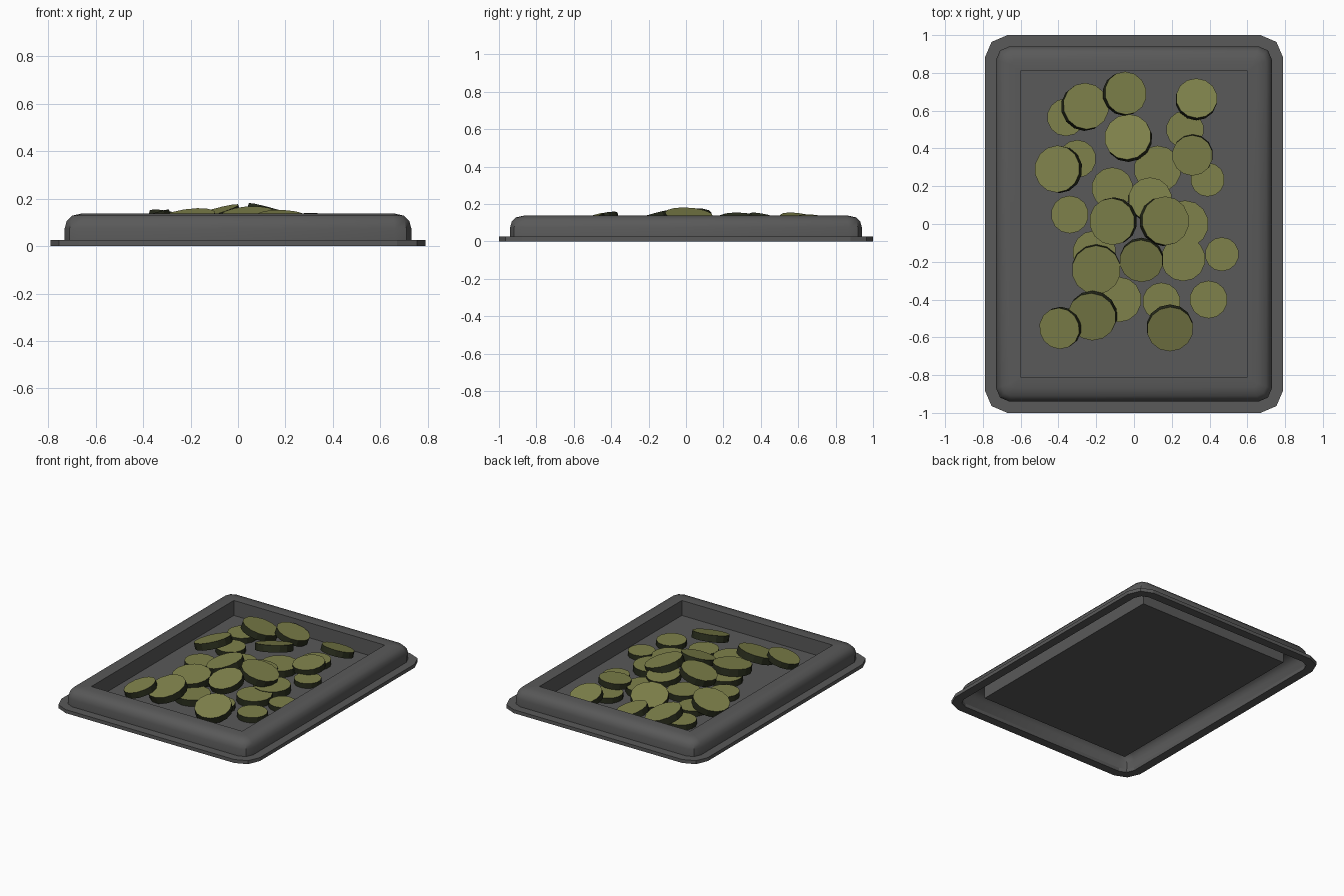
import bpy, bmesh, math
from mathutils import Matrix, Vector

if "Cube" in bpy.data.objects:
    bpy.data.objects.remove(bpy.data.objects["Cube"])


def material(name, rgb):
    m = bpy.data.materials.new(name)
    m.diffuse_color = (*rgb, 1)
    m.use_nodes = True
    m.node_tree.nodes["Principled BSDF"].inputs["Base Color"].default_value = m.diffuse_color
    return m


GREY = material("dark grey", (0.1, 0.1, 0.1))
OLIVE = material("olive", (0.21, 0.22, 0.07))
EDGE = material("dark olive edge", (0.022, 0.026, 0.012))


def finish(bm, name, mats, angle=None):
    me = bpy.data.meshes.new(name)
    bm.to_mesh(me)
    bm.free()
    for m in mats:
        me.materials.append(m)
    ob = bpy.data.objects.new(name, me)
    bpy.context.collection.objects.link(ob)
    if angle:
        bpy.ops.object.select_all(action='DESELECT')
        ob.select_set(True)
        bpy.context.view_layer.objects.active = ob
        bpy.ops.object.shade_smooth_by_angle(angle=math.radians(angle))
    return ob


def ring(bm, hx, z, cut):
    """Rectangle loop with three-point corners; the tray is 0.21 longer each way in y."""
    hy = hx + .21
    pts = []
    for sx, sy in ((1, 1), (-1, 1), (-1, -1), (1, -1)):
        c = [(hx, hy - cut), (hx - cut * .3, hy - cut * .3), (hx - cut, hy)]
        if sx * sy < 0:
            c.reverse()
        pts += [(sx * x, sy * y, z) for x, y in c]
    return [bm.verts.new(p) for p in pts]


def shell(name, loops, closed=False, floor=False, angle=None):
    bm = bmesh.new()
    rings = [ring(bm, *l) for l in loops]
    pairs = list(zip(rings, rings[1:]))
    if closed:
        pairs.append((rings[-1], rings[0]))
    for a, b in pairs:
        for i in range(len(a)):
            j = (i + 1) % len(a)
            bm.faces.new((a[i], a[j], b[j], b[i]))
    if floor:
        bm.faces.new(rings[-1])
    bmesh.ops.remove_doubles(bm, verts=bm.verts, dist=0.0005)
    bmesh.ops.recalc_face_normals(bm, faces=bm.faces)
    return finish(bm, name, [GREY], angle)


# Tray: flat flange, hollow rounded rim, straight inner walls and floor
FLOOR, TOP = .03, .138
shell("tray_flange", [(.79, 0, .12), (.79, .025, .12), (.728, .025, .07), (.728, 0, .07)],
      closed=True)
shell("tray_rim", [(.73, .02, .07), (.73, .075, .07), (.722, .105, .066),
                   (.70, .128, .05), (.655, TOP, .02), (.60, TOP, .0001)], angle=40)
shell("tray_floor", [(.60, TOP, .0001), (.60, FLOOR, .0001)], floor=True)


def coin(name, x, y, r, heading=0, tilt=0, lift=0):
    """A disc resting on the floor, raised towards heading, lifted if stacked."""
    bm = bmesh.new()
    bmesh.ops.create_cone(bm, cap_ends=True, segments=14, radius1=r, radius2=r,
                          depth=r * .38)
    for f in bm.faces:
        f.material_index = 0 if abs(f.normal.z) > .5 else 1
    a, t = math.radians(heading), math.radians(tilt)
    z = FLOOR + r * .2 + r * math.sin(t) + lift
    axis = Vector((math.sin(a), -math.cos(a), 0))
    bm.transform(Matrix.Translation((x, y, z)) @ Matrix.Rotation(t, 4, axis))
    finish(bm, name, [OLIVE, EDGE])


# Coins lying flat on the floor: x, y, radius
flat = [(-.36, .565, .10), (.27, .5, .10), (.39, .235, .09), (.125, .29, .125),
        (-.3, .345, .10), (-.115, .19, .11), (-.34, .05, .10), (.27, 0, .125),
        (.26, -.185, .118), (.465, -.16, .09), (-.21, -.15, .115),
        (-.08, -.4, .12), (.145, -.41, .10), (.395, -.4, .10)]
for n, c in enumerate(flat):
    coin(f"flat_coin_{n + 1}", *c)

# Coins leaning on a neighbour: x, y, radius, raised direction
leaning = [(-.26, .62, .125, 215), (-.05, .69, .115, 205), (-.03, .455, .125, 300),
           (.33, .66, .11, 255), (-.4, .29, .125, 350), (-.22, -.485, .13, 60),
           (-.39, -.55, .11, 30), (.19, -.55, .123, 100)]
for n, c in enumerate(leaning):
    coin(f"leaning_coin_{n + 1}", *c, tilt=18)

# Coins stacked nearly level, then the top of the heap
for n, c in enumerate([(.31, .365, .108, 60), (.085, .13, .115, 250), (-.2, -.24, .13, 90)]):
    coin(f"stacked_coin_{n + 1}", *c, tilt=7, lift=.022)
for n, c in enumerate([(-.11, .015, .125, 20), (.16, .015, .13, 195), (.04, -.19, .116, 75)]):
    coin(f"top_coin_{n + 1}", *c, tilt=17, lift=.026)
